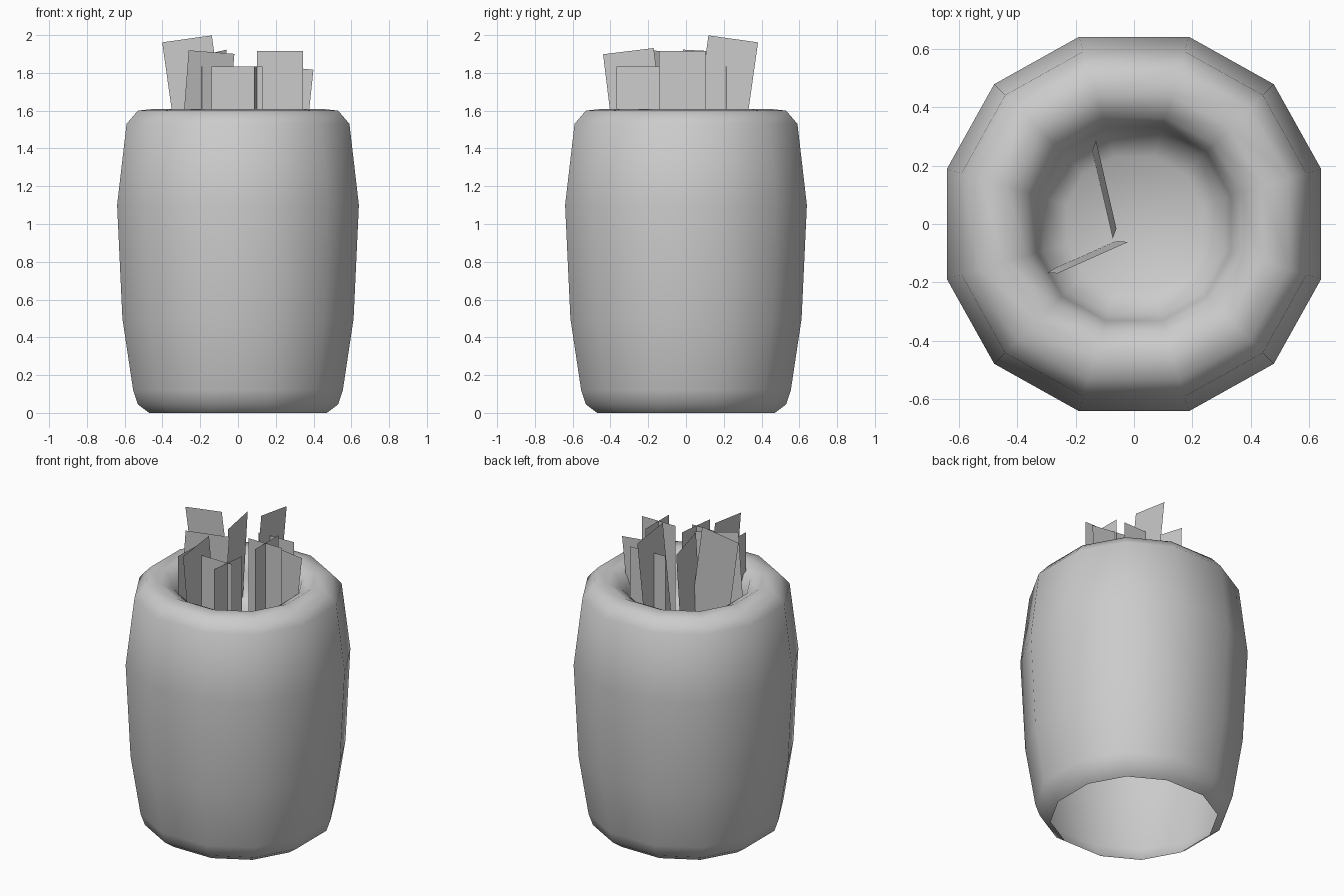
import bpy, bmesh, math
from mathutils import Matrix, Vector

if "Cube" in bpy.data.objects:
    bpy.data.objects.remove(bpy.data.objects["Cube"])

# corner directions of the slightly squared 12-gon, for a half width of 0.64
QUARTER = [(0.64, 0.188), (0.478, 0.478), (0.188, 0.64)]
CORNERS = [Matrix.Rotation(q * math.pi / 2, 2) @ Vector(p) / 0.64
           for q in range(4) for p in QUARTER]


def new_object(name, bm):
    me = bpy.data.meshes.new(name)
    bm.to_mesh(me)
    bm.free()
    ob = bpy.data.objects.new(name, me)
    bpy.context.collection.objects.link(ob)
    return ob


# pot: outer wall open underneath, rolled rim and bowl, as (half width, z) rings
profile = [(0.47, 0.0), (0.53, 0.045), (0.555, 0.12), (0.612, 0.5),
           (0.64, 1.1), (0.59, 1.53), (0.53, 1.6), (0.44, 1.61),
           (0.365, 1.57), (0.33, 1.48), (0.31, 1.38), (0.23, 1.32)]
bm = bmesh.new()
rings = [[bm.verts.new((half * c.x, half * c.y, z)) for c in CORNERS]
         for half, z in profile]
for a, b in zip(rings, rings[1:]):
    for k in range(12):
        n = (k + 1) % 12
        bm.faces.new((a[k], a[n], b[n], b[k]))
bm.faces.new(rings[-1])
for f in bm.faces:
    f.smooth = True
new_object("pot", bm)


# flat cards standing in the pot
def card(name, x, y, top, turn=0, roll=0, lean=0, width=0.25, bottom=1.34):
    """x, y, top: middle of the top edge; roll tilts in plane, lean out of plane."""
    m = (Matrix.Translation((x, y, top)) @ Matrix.Rotation(math.radians(turn), 4, 'Z')
         @ Matrix.Rotation(math.radians(roll), 4, 'Y')
         @ Matrix.Rotation(math.radians(lean), 4, 'X'))
    bm = bmesh.new()
    w, h = width / 2, top - bottom
    bm.faces.new([bm.verts.new(m @ Vector(p)) for p in
                  ((-w, 0, -h), (w, 0, -h), (w, 0, 0), (-w, 0, 0))])
    new_object(name, bm)


cards = [
    # x, y, top, turn, roll, lean, width
    (-0.27, 0.03, 1.98, 0, -8, 0, 0.265),
    (0.085, 0.25, 1.98, 90, 8, 0, 0.265),
    (-0.09, -0.305, 1.915, 90, -7, 0, 0.27),
    (-0.14, -0.115, 1.91, 24, 4, 2, 0.265),
    (-0.095, 0.135, 1.915, 103, 3, 2, 0.31),
    (0.222, -0.035, 1.915, 0, 0, 0, 0.245),
    (0.222, -0.02, 1.915, 90, 0, 0, 0.245),
    (-0.005, -0.25, 1.835, 0, 0, 0, 0.27),
    (0.10, -0.245, 1.835, 83, 0, 0, 0.25),
    (-0.19, -0.22, 1.835, 88, 0, 0, 0.24),
    (0.13, 0.21, 1.835, 2, 0, 0, 0.25),
    (0.27, 0.09, 1.83, 0, 6, 0, 0.26),
]
for i, (x, y, top, turn, roll, lean, width) in enumerate(cards, 1):
    card(f"upright_card_{i}", x, y, top, turn, roll, lean, width)
